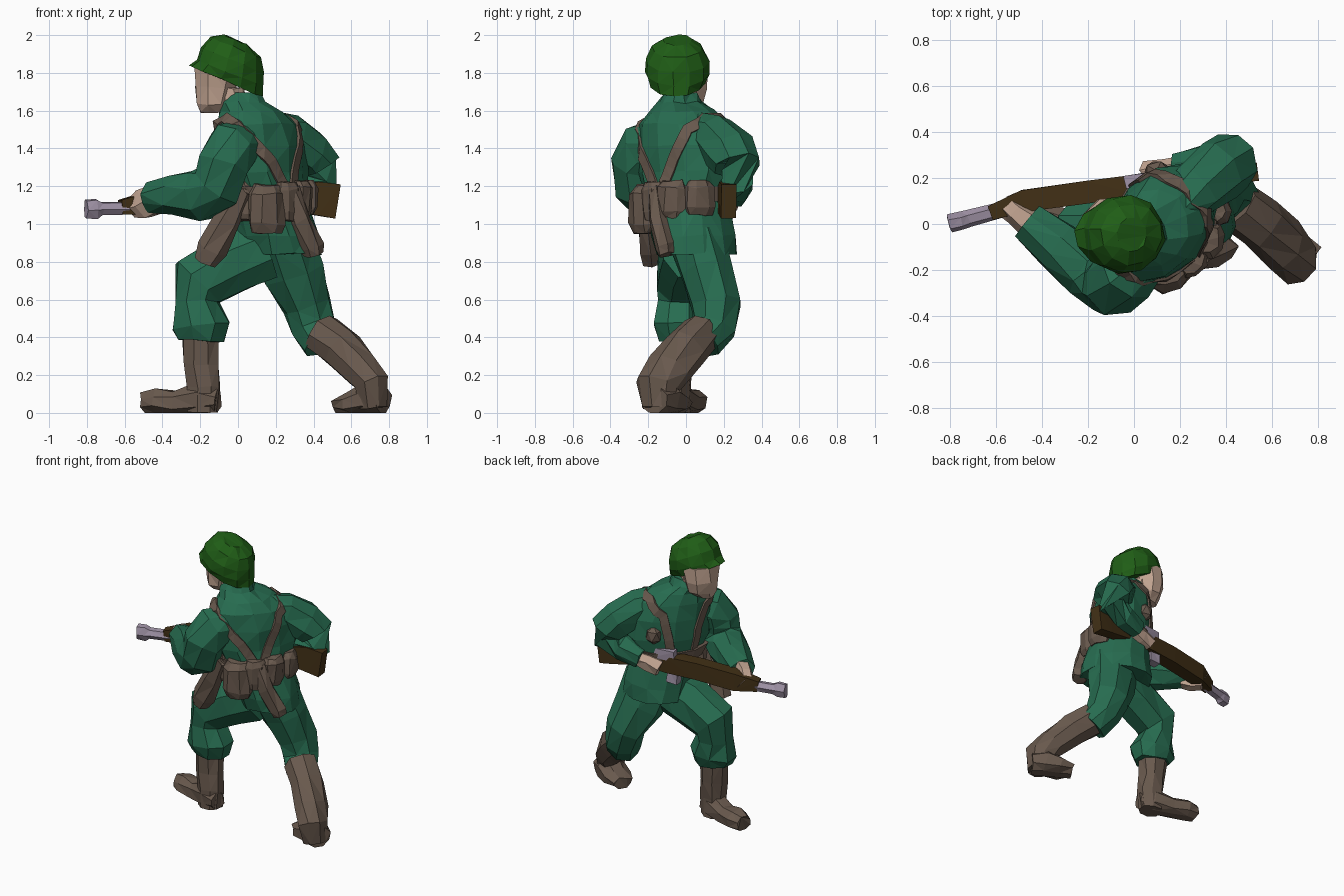
import bpy, bmesh, math, random
from mathutils import Vector, Matrix
from mathutils.bvhtree import BVHTree

random.seed(4)
X, Y, Z = Vector((1, 0, 0)), Vector((0, 1, 0)), Vector((0, 0, 1))
SHOULDER = Vector((0.59, 0.81, 0))          # line from left to right shoulder


def material(name, r, g, b):
    m = bpy.data.materials.new(name)
    m.diffuse_color = (r, g, b, 1)
    return m


CLOTH = material("green_cloth", .02, .15, .08)
GREEN = material("helmet_green", .014, .11, .008)
LEATHER = material("leather", .14, .10, .075)
SKIN = material("skin", .55, .38, .29)
WOOD = material("wood", .055, .03, .008)
METAL = material("metal", .35, .29, .38)


def finish(name, bm, mat):
    bmesh.ops.triangulate(bm, faces=bm.faces[:])
    bmesh.ops.recalc_face_normals(bm, faces=bm.faces[:])
    me = bpy.data.meshes.new(name)
    bm.to_mesh(me)
    bm.free()
    me.materials.append(mat)
    ob = bpy.data.objects.new(name, me)
    bpy.context.collection.objects.link(ob)
    return ob


def tube(name, mat, rows, side, sides=8, axis=None, jit=.008):
    """Loft through rows of (x, y, z, half size along side, half size across)."""
    bm = bmesh.new()
    pts = [Vector(r[:3]) for r in rows]
    rings = []
    k, ph = (math.sqrt(2), math.pi / 4) if sides == 4 else (1.03, math.pi / 8)
    for i, r in enumerate(rows):
        t = (axis or pts[min(i + 1, len(pts) - 1)] - pts[max(i - 1, 0)]).normalized()
        s = side[i] if isinstance(side, list) else side
        u = (s - t * s.dot(t)).normalized()
        v = t.cross(u)
        ring = []
        for j in range(sides):
            ang = 2 * math.pi * j / sides + ph
            p = pts[i] + u * r[3] * k * math.cos(ang) + v * r[4] * k * math.sin(ang)
            p += Vector([random.uniform(-jit, jit) for _ in range(3)])
            p.z = max(p.z, 0)
            ring.append(bm.verts.new(p))
        rings.append(ring)
    for a, b in zip(rings, rings[1:]):
        for j in range(sides):
            n = (j + 1) % sides
            bm.faces.new((a[j], a[n], b[n], b[j]))
    bm.faces.new(rings[0])
    bm.faces.new(rings[-1])
    return finish(name, bm, mat)


def blob(name, mat, loc, size):
    bm = bmesh.new()
    bmesh.ops.create_icosphere(bm, subdivisions=1, radius=1)
    m = Matrix.Translation(loc) @ Matrix.Diagonal((*size, 1))
    bmesh.ops.transform(bm, matrix=m, verts=bm.verts[:])
    return finish(name, bm, mat)


# Jacket body with skirt and collar
torso = tube("jacket", CLOTH, [
    (.21, .06, .84, .20, .24), (.20, .04, .94, .215, .235), (.15, .01, 1.13, .22, .20),
    (.13, .01, 1.28, .28, .20), (.12, .0, 1.42, .28, .20), (.10, -.015, 1.53, .25, .19),
    (.07, -.02, 1.60, .17, .16), (.02, -.03, 1.645, .11, .12), (.03, -.03, 1.69, .08, .09)],
    SHOULDER, 12, Z)

# Arms
tube("right_sleeve", CLOTH, [
    (.18, .06, 1.49, .10, .10), (.27, .15, 1.46, .12, .12), (.37, .24, 1.38, .12, .14),
    (.43, .27, 1.31, .12, .13), (.44, .27, 1.25, .09, .12), (.32, .265, 1.20, .085, .085),
    (.18, .25, 1.15, .065, .06)], Z + X)
tube("left_sleeve", CLOTH, [
    (.05, -.12, 1.44, .11, .11), (-.03, -.21, 1.40, .14, .14), (-.08, -.26, 1.31, .14, .14),
    (-.11, -.25, 1.20, .13, .14), (-.20, -.20, 1.15, .13, .14), (-.33, -.10, 1.15, .11, .11),
    (-.46, .01, 1.14, .085, .08)], Y)

# Hands
tube("left_hand", SKIN, [(-.45, .0, 1.13, .085, .06), (-.50, .045, 1.11, .09, .06),
                         (-.55, .09, 1.08, .055, .06)], Z, 6)
tube("right_hand", SKIN, [(.22, .25, 1.15, .05, .05), (.13, .245, 1.13, .065, .045),
                          (.05, .23, 1.10, .055, .04)], Z, 6)

# Head and helmet
tube("head", SKIN, [
    (-.135, -.015, 1.59, .055, .06), (-.125, -.01, 1.635, .10, .09), (-.12, -.005, 1.72, .12, .11),
    (-.10, -.015, 1.83, .135, .13)], Y, 8, Z)
tube("neck", SKIN, [(-.01, -.03, 1.56, .08, .07), (-.05, -.02, 1.72, .08, .08)], Y, 8, Z)
tube("helmet", GREEN, [
    (-.065, -.045, 1.755, .145, .21), (-.045, -.045, 1.80, .165, .187),
    (-.03, -.045, 1.87, .165, .173), (-.012, -.045, 1.935, .13, .14),
    (-.01, -.045, 1.974, .07, .07)], Y, 12, Vector((.38, 0, .92)), .005)

# Trouser legs
tube("left_trouser", CLOTH, [
    (.14, .01, .86, .14, .16), (-.02, -.01, .795, .14, .165), (-.21, -.02, .69, .14, .16),
    (-.22, -.03, .58, .12, .12), (-.19, -.04, .46, .13, .16), (-.195, -.04, .38, .10, .12)], Y)
tube("right_trouser", CLOTH, [
    (.24, .06, .92, .15, .17), (.29, .11, .75, .14, .17), (.365, .16, .57, .135, .13),
    (.40, .15, .45, .12, .12), (.45, .09, .37, .10, .11)], Y)

# Boots: shaft and foot
tube("left_boot_shaft", LEATHER, [
    (-.20, -.04, .43, .09, .10), (-.195, -.04, .26, .08, .09), (-.185, -.05, .14, .075, .09),
    (-.185, -.05, .0, .075, .08)], Y, 8, Z)
tube("left_boot_foot", LEATHER, [
    (-.11, -.08, .06, .06, .06), (-.20, -.05, .07, .10, .08), (-.33, 0, .05, .07, .07),
    (-.43, .03, .06, .07, .085), (-.50, .05, .05, .06, .055)], Z)
tube("right_boot_shaft", LEATHER, [
    (.44, .08, .42, .11, .11), (.55, .0, .34, .115, .11), (.65, -.09, .23, .12, .10),
    (.71, -.15, .15, .115, .09), (.72, -.15, .03, .08, .08)], Y)
tube("right_boot_foot", LEATHER, [
    (.77, -.17, .07, .08, .08), (.69, -.12, .07, .10, .10), (.60, -.07, .05, .07, .095),
    (.53, -.03, .04, .04, .07)], Z)

# Shoulder straps that follow the jacket surface
bvh = BVHTree.FromObject(torso, bpy.context.evaluated_depsgraph_get())


def on_jacket(deg, z):
    a = math.radians(deg)
    d = Vector((math.cos(a), math.sin(a), 0))
    hit = bvh.ray_cast(Vector((.1, -.01, z)) + d, -d)
    return hit[0], hit[1]


def strap(name, keys):
    steps = [(a0 + (a1 - a0) * f, z0 + (z1 - z0) * f)
             for (a0, z0), (a1, z1) in zip(keys, keys[1:]) for f in (0, .33, .67)]
    hits = [on_jacket(*s) for s in steps + keys[-1:]]
    tube(name, LEATHER, [(*p, .012, .03) for p, n in hits], [n for p, n in hits], 4, None, 0)


strap("right_strap", [(-30, 1.2), (-14, 1.35), (5, 1.5), (35, 1.56), (75, 1.56),
                      (105, 1.47), (115, 1.3), (118, 1.2)])
strap("left_strap", [(-48, 1.2), (-70, 1.33), (-92, 1.42), (-115, 1.52), (-135, 1.56),
                     (-165, 1.5), (-185, 1.35), (-190, 1.2)])

# Belt with pouches: angle, height, outward shift, half sizes (width, depth, height)
tube("belt", LEATHER, [(.14, .005, 1.12, .235, .215), (.13, .005, 1.20, .265, .215)],
     SHOULDER, 12, Z, .004)
for i, (deg, z, out, w, d, h) in enumerate([
        (-76, 1.08, .02, .10, .075, .13), (-45, 1.12, .0, .075, .06, .10),
        (-14, 1.13, .0, .085, .06, .10), (18, 1.14, .0, .085, .05, .09),
        (-112, 1.12, .01, .08, .05, .10)]):
    a = math.radians(deg)
    p = on_jacket(deg, z)[0] + Vector((math.cos(a), math.sin(a), 0)) * out
    side = Vector((-math.sin(a), math.cos(a), 0))
    tube(f"pouch_{i + 1}", LEATHER, [
        (p.x, p.y, z - h, w * .8, d * .7), (p.x, p.y, z - h * .6, w, d),
        (p.x, p.y, z + h * .6, w * .95, d), (p.x, p.y, z + h, w * .7, d * .6)], side, 8, Z)
blob("chest_pouch", LEATHER, (.10, .23, 1.33), (.06, .05, .07))

# Hanging scabbard and bag
tube("left_scabbard", LEATHER, [(.03, -.22, 1.18, .04, .05), (-.06, -.21, 1.02, .05, .07),
                                (-.14, -.19, .87, .055, .08), (-.18, -.18, .79, .05, .06)], Y, 6)
tube("right_scabbard", LEATHER, [(.27, -.16, 1.18, .05, .05), (.33, -.14, 1.02, .05, .06),
                                 (.39, -.11, .88, .05, .065), (.40, -.10, .84, .04, .05)], Y, 6)

# Rifle
tube("rifle_stock", WOOD, [
    (.525, .225, 1.12, .09, .04), (.42, .215, 1.135, .09, .04), (.20, .19, 1.13, .05, .03),
    (.02, .17, 1.13, .06, .045), (-.20, .14, 1.13, .06, .05), (-.48, .10, 1.11, .06, .05),
    (-.62, .05, 1.09, .04, .03)], Z, 4, None, .003)
tube("rifle_barrel", METAL, [
    (-.58, .06, 1.085, .035, .035), (-.72, .025, 1.08, .035, .035), (-.75, .015, 1.08, .055, .04),
    (-.805, .0, 1.08, .05, .04)], Z, 6, None, .003)
tube("rifle_receiver", METAL, [(.12, .205, 1.20, .035, .028), (-.04, .18, 1.20, .035, .028)], Z, 4, None, .003)
tube("rifle_magazine", METAL, [(-.03, .165, 1.10, .04, .03), (-.02, .17, 1.0, .04, .03)], X, 4, None, .003)
